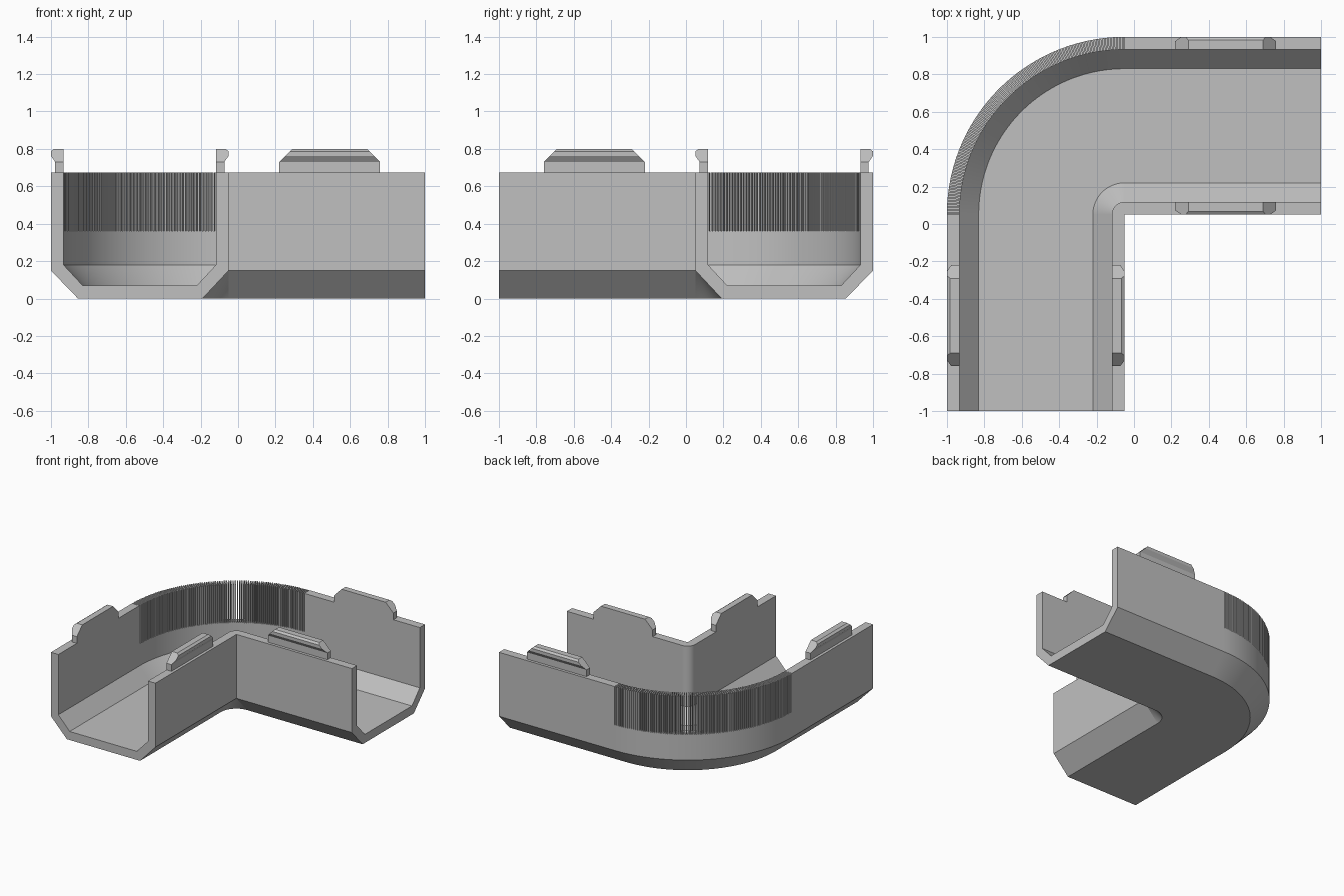
import bpy, bmesh
from math import sin, cos, radians

cube = bpy.data.objects.get("Cube")
if cube:
    bpy.data.objects.remove(cube, do_unlink=True)

grey = bpy.data.materials.new("light grey plastic")
grey.use_nodes = True
COLOUR = (0.53, 0.53, 0.53, 1)
grey.diffuse_color = COLOUR
grey.node_tree.nodes["Principled BSDF"].inputs["Base Color"].default_value = COLOUR

CX, CY = -0.05, 0.05        # bend axis
OUT, WALL = 0.95, 0.068     # outer radius, wall thickness
TOP, SILL, ARM = 0.675, 0.36, 1.05


# Each station maps a radius from the bend axis to a point in plan
def back_at(s):
    return lambda r: (CX + s, CY + r)


def left_at(s):
    return lambda r: (CX - r, CY - s)


def bend_at(deg):
    a = radians(deg)
    return lambda r: (CX + r * cos(a), CY + r * sin(a))


def loft(bm, sections, cap=True):
    """Skin a list of closed (station, profile) sections."""
    rings = [[bm.verts.new((*at(r), z)) for r, z in prof] for at, prof in sections]
    n = len(rings[0])
    for a, b in zip(rings, rings[1:]):
        for i in range(n):
            j = (i + 1) % n
            bm.faces.new((a[i], a[j], b[j], b[i]))
    if cap:
        bm.faces.new(rings[0][::-1])
        bm.faces.new(rings[-1])


def finish(name, bm, smooth=False):
    bmesh.ops.remove_doubles(bm, verts=bm.verts, dist=1e-5)
    bmesh.ops.recalc_face_normals(bm, faces=bm.faces)
    mesh = bpy.data.meshes.new(name)
    bm.to_mesh(mesh)
    bm.free()
    mesh.materials.append(grey)
    ob = bpy.data.objects.new(name, mesh)
    bpy.context.collection.objects.link(ob)
    if smooth:
        bpy.ops.object.select_all(action='DESELECT')
        ob.select_set(True)
        bpy.context.view_layer.objects.active = ob
        bpy.ops.object.shade_smooth_by_angle(angle=radians(25))


def channel(outer_top):
    """U-shaped trough section with chamfered bottom corners."""
    return [(0, TOP), (0, 0.15), (0.14, 0), (OUT - 0.145, 0), (OUT, 0.15),
            (OUT, outer_top), (OUT - WALL, outer_top), (OUT - WALL, 0.18),
            (0.78, 0.07), (0.17, 0.07), (WALL, 0.18), (WALL, TOP)]


# Straight arms
for name, at in (("back_arm", back_at), ("left_arm", left_at)):
    bm = bmesh.new()
    loft(bm, [(at(0), channel(TOP)), (at(ARM), channel(TOP))])
    finish(name, bm)

# Curved corner, with a low outer wall under the fins
bm = bmesh.new()
loft(bm, [(bend_at(90 + d), channel(SILL)) for d in range(91)], cap=False)
finish("bend", bm, smooth=True)

# Row of thin upright fins around the outside of the bend
bm = bmesh.new()
fin = [(OUT - WALL, SILL - 0.01), (OUT, SILL - 0.01), (OUT, TOP), (OUT - WALL, TOP)]
for i in range(90):
    mid = 90.5 + i
    loft(bm, [(bend_at(mid - 0.29), fin), (bend_at(mid + 0.29), fin)])
finish("bend_fins", bm)

# Snap clips: a thin neck carrying a hooked head with sloped ends
NECK, S0, S1 = 0.73, 0.27, 0.81
for arm, at in (("back", back_at), ("left", left_at)):
    for wall, face, way in (("outer", OUT, 1), ("inner", 0, -1)):
        def r(depth):
            return face - way * depth
        neck = [(r(WALL), TOP), (r(WALL), NECK), (r(0.023), NECK), (r(0.023), TOP)]
        head = [(r(WALL), NECK), (r(WALL), 0.8), (r(0.018), 0.8),
                (r(0), 0.787), (r(0), 0.763), (r(0.023), NECK)]
        bm = bmesh.new()
        loft(bm, [(at(S0), neck), (at(S1), neck)])
        # Head ends lean inwards with height
        ends = []
        for s, lean in ((S0, 1), (S1, -1)):
            ends.append([bm.verts.new((*at(s + lean * (z - NECK))(rad), z))
                         for rad, z in head])
        a, b = ends
        for i in range(len(a)):
            j = (i + 1) % len(a)
            bm.faces.new((a[i], a[j], b[j], b[i]))
        bm.faces.new(a[::-1])
        bm.faces.new(b)
        finish(f"{arm}_{wall}_clip", bm)
